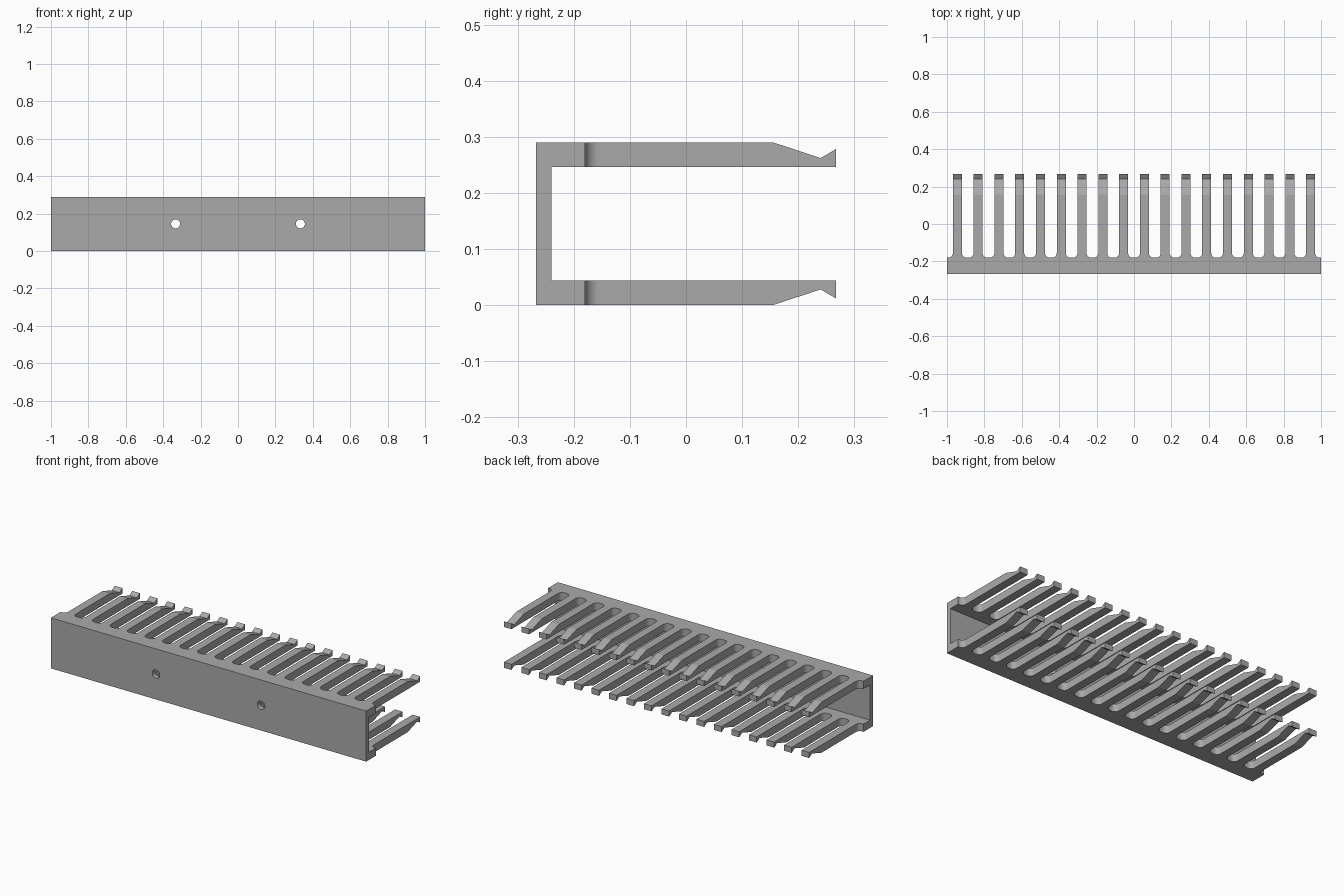
import bpy, bmesh, math

cube = bpy.data.objects.get("Cube")
if cube:
    bpy.data.objects.remove(cube, do_unlink=True)

HEIGHT, DEPTH = 0.29, 0.267
FINGERS = 18
PITCH = 2 / FINGERS
SLOT_HALF, SLOT_START, FILLET = 0.0315, -0.18, 0.025

grey = bpy.data.materials.new("plain_grey")
grey.use_nodes = True
colour = (0.4, 0.4, 0.4, 1)
grey.diffuse_color = colour
grey.node_tree.nodes["Principled BSDF"].inputs["Base Color"].default_value = colour


def make_prisms(name, outlines, step):
    """Extrude each closed outline of 3D points along step, as one object."""
    bm = bmesh.new()
    for points in outlines:
        face = bm.faces.new([bm.verts.new(p) for p in points])
        moved = bmesh.ops.extrude_face_region(bm, geom=[face], use_keep_orig=True)["geom"]
        verts = [g for g in moved if isinstance(g, bmesh.types.BMVert)]
        bmesh.ops.translate(bm, verts=verts, vec=step)
    bmesh.ops.recalc_face_normals(bm, faces=bm.faces)
    mesh = bpy.data.meshes.new(name)
    bm.to_mesh(mesh)
    bm.free()
    mesh.materials.append(grey)
    obj = bpy.data.objects.new(name, mesh)
    bpy.context.collection.objects.link(obj)
    return obj


# Channel section: back plate, and two arms with notched tips
upper = [(-DEPTH, HEIGHT), (0.155, HEIGHT), (0.24, 0.262),
         (DEPTH, 0.278), (DEPTH, 0.246), (-0.24, 0.246)]
section = upper + [(y, HEIGHT - z) for y, z in reversed(upper)]
duct = make_prisms("slotted_wiring_duct", [[(-1, y, z) for y, z in section]], (2, 0, 0))


# Slots between fingers, with rounded inner corners
def slot_outline(cx):
    half = [(SLOT_HALF, 0.4)]
    for i in range(9):
        a = math.radians(90 * i / 8)
        half.append((SLOT_HALF - FILLET + FILLET * math.cos(a),
                     SLOT_START + FILLET - FILLET * math.sin(a)))
    full = half + [(-x, y) for x, y in reversed(half)]
    return [(cx + x, y, -0.1) for x, y in full]


slots = make_prisms("slot_cutter",
                    [slot_outline(-1 + i * PITCH) for i in range(FINGERS + 1)], (0, 0, 0.5))


# Two mounting holes through the back plate
def hole_outline(cx, radius=0.024, sides=32):
    angles = [math.tau * i / sides for i in range(sides)]
    return [(cx + radius * math.cos(a), -0.4, HEIGHT / 2 + radius * math.sin(a))
            for a in angles]


holes = make_prisms("hole_cutter", [hole_outline(s / 3) for s in (-1, 1)], (0, 0.25, 0))

bpy.ops.object.select_all(action='DESELECT')
bpy.context.view_layer.objects.active = duct
duct.select_set(True)
for cutter in (slots, holes):
    cutter.hide_render = True
    mod = duct.modifiers.new(cutter.name, 'BOOLEAN')
    mod.operation = 'DIFFERENCE'
    mod.solver = 'EXACT'
    mod.object = cutter
    bpy.ops.object.modifier_apply(modifier=mod.name)
    bpy.data.objects.remove(cutter, do_unlink=True)

bpy.ops.object.shade_smooth_by_angle(angle=math.radians(15))
